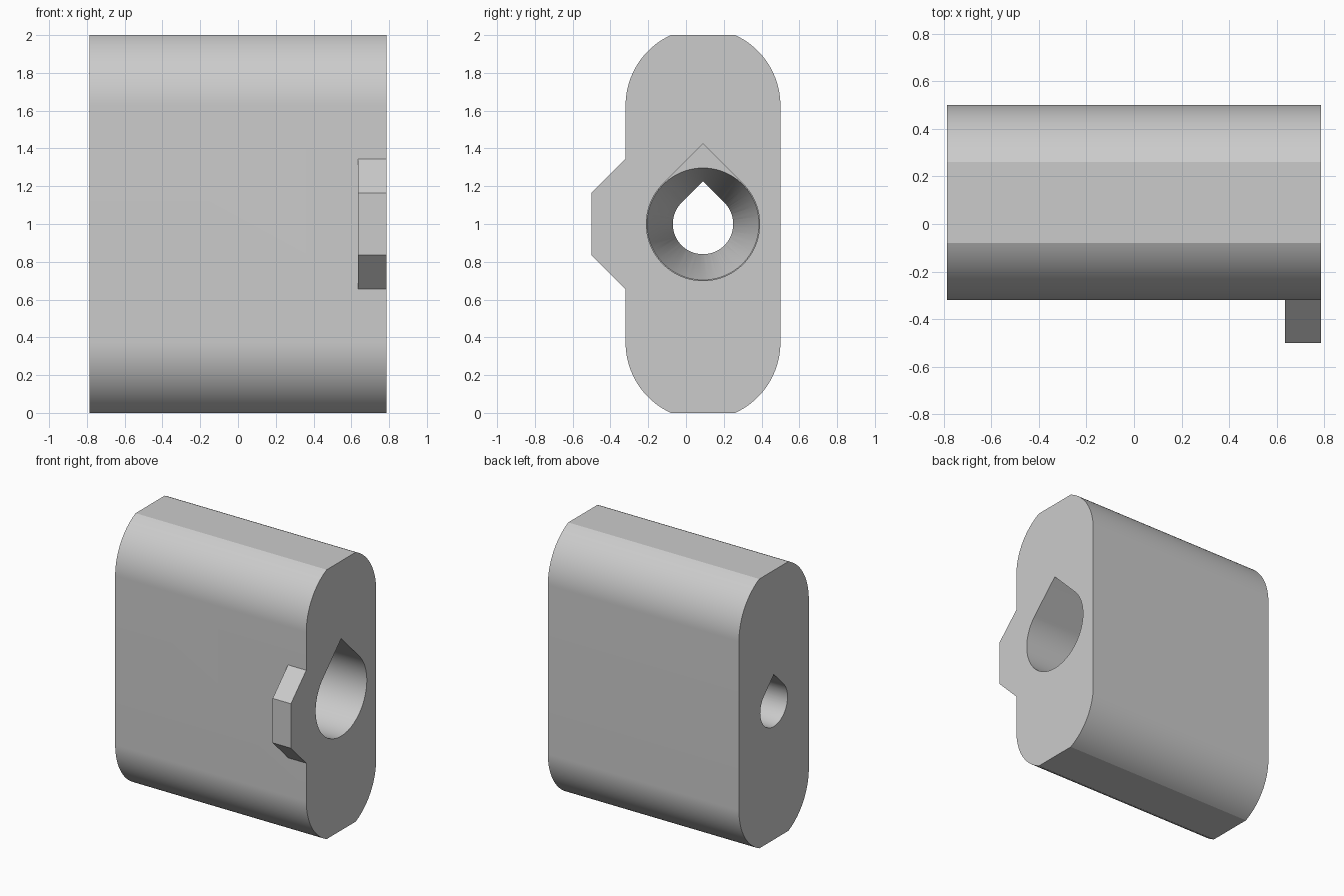
import bpy, bmesh
from math import sin, cos, pi, sqrt, radians, asin

cube = bpy.data.objects.get("Cube")
if cube:
    bpy.data.objects.remove(cube, do_unlink=True)

HALF = 0.785          # half length along x
CY, CZ = 0.09, 1.0    # bore axis
R = 0.41              # radius of the rounded ends
FLAT = 0.17           # half width of the flat top and bottom

grey = bpy.data.materials.new("light_grey")
grey.use_nodes = True
grey.diffuse_color = (0.6, 0.6, 0.6, 1)
grey.node_tree.nodes["Principled BSDF"].inputs["Base Color"].default_value = (0.6, 0.6, 0.6, 1)


def loft(name, sections):
    """Closed solid through (x, [(y, z), ...]) sections."""
    bm = bmesh.new()
    rings = [[bm.verts.new((x, y, z)) for y, z in pts] for x, pts in sections]
    for a, b in zip(rings, rings[1:]):
        for i in range(len(a)):
            j = (i + 1) % len(a)
            bm.faces.new((a[i], a[j], b[j], b[i]))
    bm.faces.new(rings[0])
    bm.faces.new(rings[-1])
    bmesh.ops.recalc_face_normals(bm, faces=bm.faces)
    mesh = bpy.data.meshes.new(name)
    bm.to_mesh(mesh)
    bm.free()
    mesh.materials.append(grey)
    obj = bpy.data.objects.new(name, mesh)
    bpy.context.collection.objects.link(obj)
    return obj


def circle(r, n=96):
    return [(CY + r * cos(2 * pi * i / n), CZ + r * sin(2 * pi * i / n)) for i in range(n)]


def teardrop(r, n=72):
    # Three-quarter circle closed by a 90 degree point at the top
    arc = [3 * pi / 4 + 1.5 * pi * i / n for i in range(n + 1)]
    return [(CY + r * cos(a), CZ + r * sin(a)) for a in arc] + [(CY, CZ + r * sqrt(2))]


def boolean(target, tool, operation):
    mod = target.modifiers.new(tool.name, 'BOOLEAN')
    mod.operation = operation
    mod.solver = 'EXACT'
    mod.object = tool
    bpy.context.view_layer.objects.active = target
    bpy.ops.object.modifier_apply(modifier=mod.name)
    bpy.data.objects.remove(tool, do_unlink=True)


# Body: slab with rounded ends that are cut flat at top and bottom
sweep = pi / 2 - asin(FLAT / R)
rise = 1 - sqrt(R * R - FLAT * FLAT)
quarter = [(R * cos(sweep * i / 28), rise + R * sin(sweep * i / 28)) for i in range(29)]
upper = quarter + [(-y, z) for y, z in reversed(quarter)]
outline = [(CY + y, CZ + z) for y, z in upper + [(-y, -z) for y, z in upper]]
body = loft("body", [(-HALF, outline), (HALF, outline)])

# Locating tab on the front, flush with the right end
tab_half = [(-0.28, 0.345), (-0.32, 0.345), (-0.5, 0.165)]
tab_pts = [(y, CZ + z) for y, z in tab_half] + [(y, CZ - z) for y, z in reversed(tab_half)]
boolean(body, loft("tab", [(0.635, tab_pts), (HALF, tab_pts)]), 'UNION')

# Stepped bore: wide teardrop, conical throat, narrow teardrop
wide, narrow = teardrop(0.3), teardrop(0.16)
boolean(body, loft("throat", [(-0.4, circle(0.158)), (0.05, circle(0.298))]), 'DIFFERENCE')
boolean(body, loft("wide_bore", [(0.045, wide), (1, wide)]), 'DIFFERENCE')
boolean(body, loft("narrow_bore", [(-1, narrow), (0.2, narrow)]), 'DIFFERENCE')

# Smooth curves, crisp edges
bpy.ops.object.select_all(action='DESELECT')
body.select_set(True)
bpy.context.view_layer.objects.active = body
bpy.ops.object.shade_smooth_by_angle(angle=radians(18))
body.name = "keyed_body"
